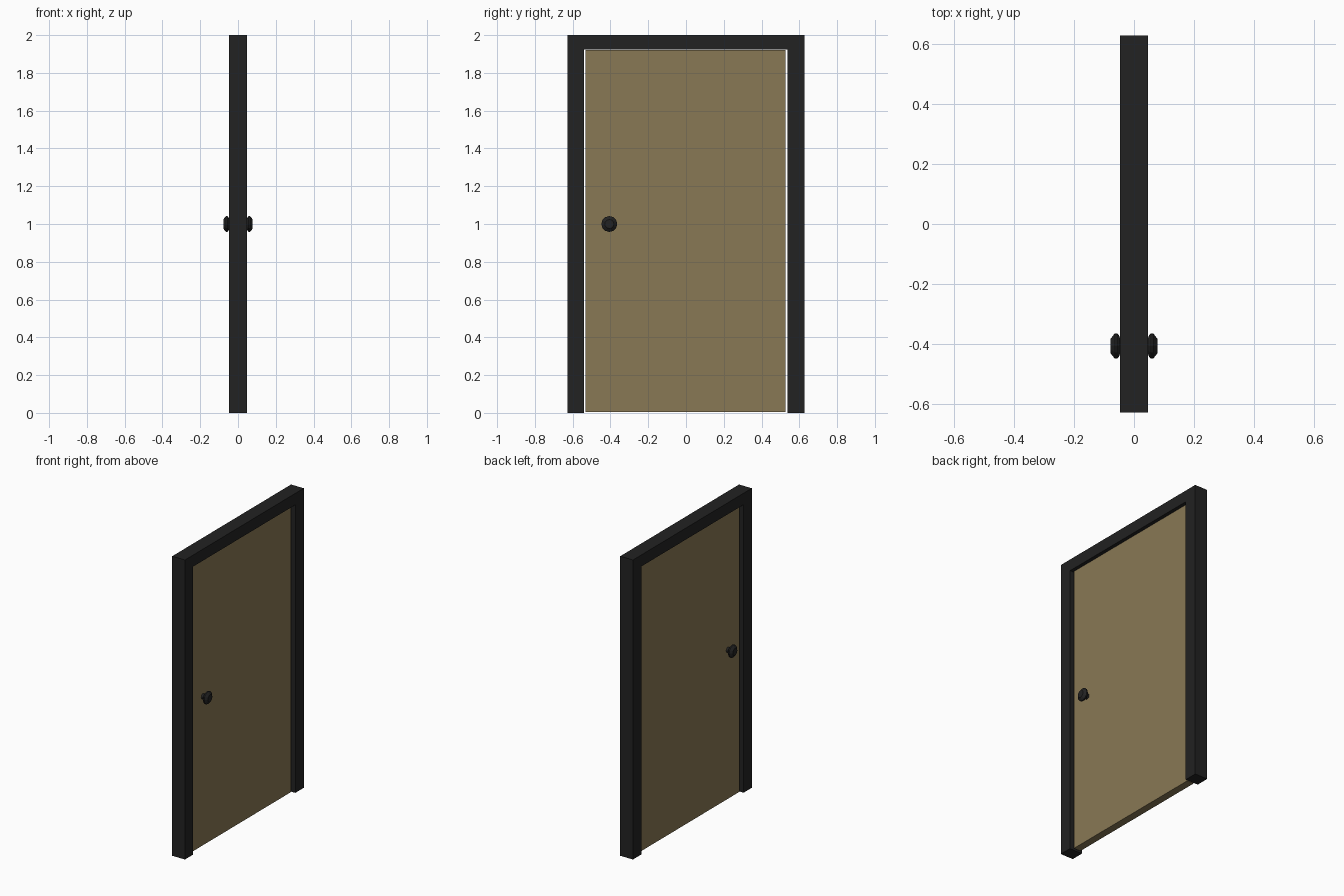
import bpy, bmesh
from math import cos, sin, pi

if "Cube" in bpy.data.objects:
    bpy.data.objects.remove(bpy.data.objects["Cube"])


def material(name, rgb):
    m = bpy.data.materials.new(name)
    m.diffuse_color = (*rgb, 1)
    m.use_nodes = True
    m.node_tree.nodes["Principled BSDF"].inputs["Base Color"].default_value = m.diffuse_color
    return m


def finish(bm, name, mat):
    bmesh.ops.recalc_face_normals(bm, faces=bm.faces)
    me = bpy.data.meshes.new(name)
    bm.to_mesh(me)
    bm.free()
    me.materials.append(mat)
    ob = bpy.data.objects.new(name, me)
    bpy.context.collection.objects.link(ob)
    return ob


def extrude_x(name, outline, half, mat):
    """Extrude a (y, z) outline between x = -half and x = half."""
    bm = bmesh.new()
    face = bm.faces.new([bm.verts.new((-half, y, z)) for y, z in outline])
    ext = bmesh.ops.extrude_face_region(bm, geom=[face])
    verts = [g for g in ext["geom"] if isinstance(g, bmesh.types.BMVert)]
    bmesh.ops.translate(bm, verts=verts, vec=(2 * half, 0, 0))
    return finish(bm, name, mat)


def knob(name, side, y0, z0, mat, sides=12):
    """Turn an (x, radius) profile around the x axis."""
    profile = [(0.024, 0.018), (0.044, 0.018), (0.050, 0.036),
               (0.056, 0.042), (0.064, 0.042), (0.078, 0.024)]
    bm = bmesh.new()
    rings = [[bm.verts.new((side * x, y0 + r * cos(2 * pi * i / sides),
                            z0 + r * sin(2 * pi * i / sides)))
              for i in range(sides)] for x, r in profile]
    for a, b in zip(rings, rings[1:]):
        for i in range(sides):
            j = (i + 1) % sides
            bm.faces.new((a[i], a[j], b[j], b[i]))
    bm.faces.new(rings[0])
    bm.faces.new(rings[-1])
    return finish(bm, name, mat)


dark = material("dark_paint", (0.016, 0.016, 0.016))
wood = material("wood", (0.25, 0.19, 0.09))

# Frame: two posts and a header as one U-shaped profile
extrude_x("door_frame", [(-0.627, 0), (-0.627, 2), (0.627, 2), (0.627, 0),
                         (0.538, 0), (0.538, 1.923), (-0.541, 1.923), (-0.541, 0)],
          0.047, dark)

# Door panel, set back from both faces of the frame
extrude_x("door_panel", [(-0.531, 0.005), (-0.531, 1.921), (0.526, 1.921), (0.526, 0.005)],
          0.025, wood)

# A knob on each side
for side, label in ((1, "right"), (-1, "left")):
    knob("door_knob_" + label, side, -0.406, 1.0, dark)
